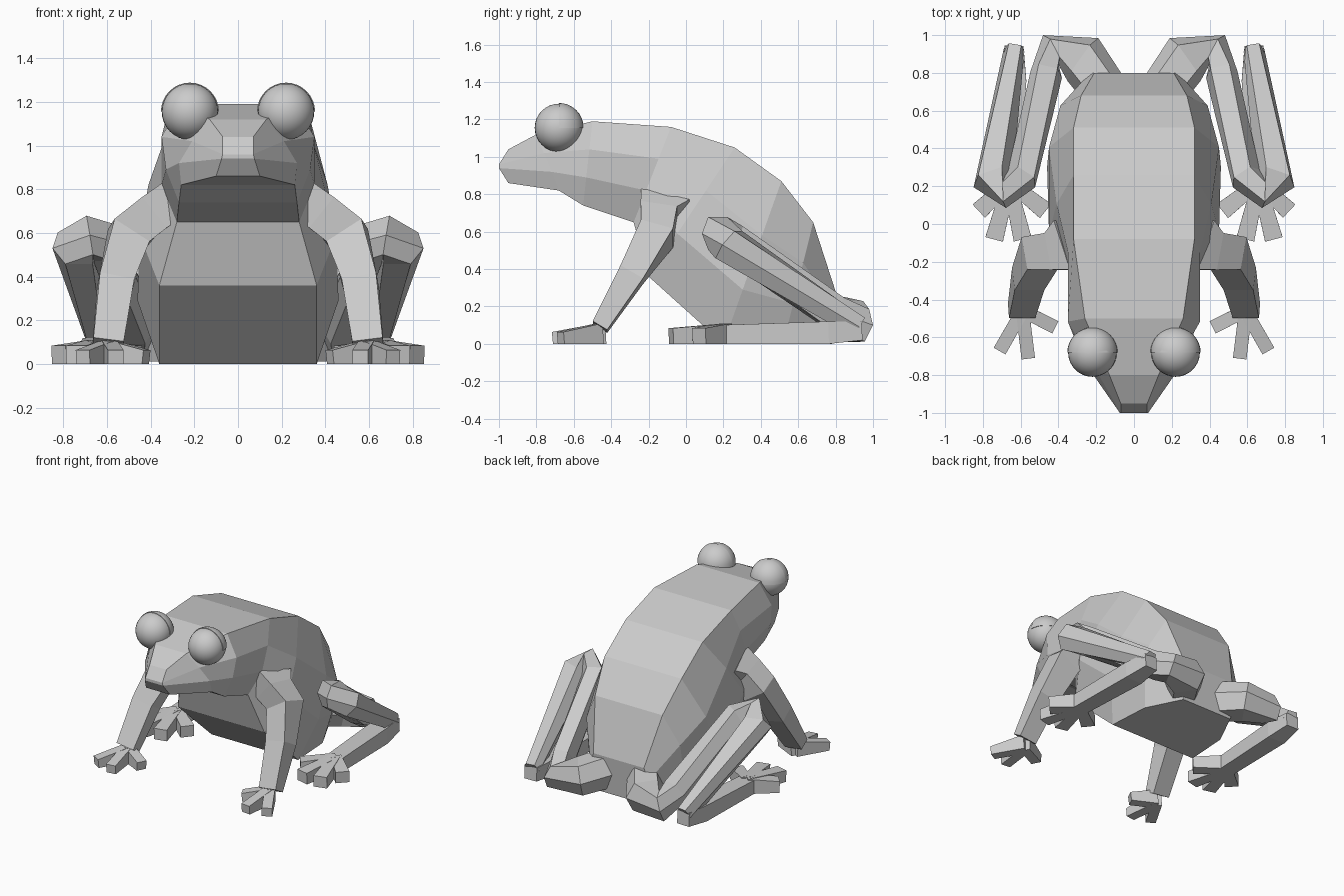
import bpy, bmesh
from mathutils import Vector

cube = bpy.data.objects.get("Cube")
if cube:
    bpy.data.objects.remove(cube)

skin = bpy.data.materials.new("plain grey")
skin.use_nodes = True
skin.diffuse_color = (0.6, 0.6, 0.6, 1)
skin.node_tree.nodes["Principled BSDF"].inputs["Base Color"].default_value = (0.6, 0.6, 0.6, 1)


def finish(bm, name, mirror=True, smooth=False):
    bmesh.ops.recalc_face_normals(bm, faces=bm.faces)
    mesh = bpy.data.meshes.new(name)
    bm.to_mesh(mesh)
    bm.free()
    mesh.materials.append(skin)
    obj = bpy.data.objects.new(name, mesh)
    bpy.context.collection.objects.link(obj)
    if mirror:
        obj.modifiers.new("Mirror", "MIRROR").use_mirror_merge = False
    if smooth:
        bpy.ops.object.select_all(action="DESELECT")
        obj.select_set(True)
        bpy.context.view_layer.objects.active = obj
        bpy.ops.object.shade_smooth_by_angle(angle=0.6)


def loft(bm, rings):
    """Join rings of points with quads; returns the rings of vertices."""
    loops = [[bm.verts.new(p) for p in ring] for ring in rings]
    n = len(loops[0])
    for a, b in zip(loops, loops[1:]):
        for i in range(n):
            j = (i + 1) % n
            bm.faces.new((a[i], a[j], b[j], b[i]))
    return loops


BOX = [(-1, -1), (1, -1), (1, 1), (-1, 1)]
HEX = [(-1, 0), (-0.6, -1), (0.6, -1), (1, 0), (0.6, 1), (-0.6, 1)]


def limb(bm, joints, section, up=(0, 0, 1)):
    """Tube through joints (x, y, z, half width, half thickness)."""
    pts = [Vector(j[:3]) for j in joints]
    rings = []
    for i, (p, j) in enumerate(zip(pts, joints)):
        t = Vector()
        if i > 0:
            t += (p - pts[i - 1]).normalized()
        if i < len(pts) - 1:
            t += (pts[i + 1] - p).normalized()
        t.normalize()
        side = t.cross(Vector(up)).normalized()
        norm = side.cross(t)
        rings.append([p + side * j[3] * u + norm * j[4] * v for u, v in section])
    loops = loft(bm, rings)
    bm.faces.new(loops[0])
    bm.faces.new(loops[-1])


def toes(bm, base, tips, w, h):
    for x, y in tips:
        limb(bm, [(*base, 0.055, 0.035, 0.055), (x, y, h, w, h)], BOX)


# Body: slanted rings from snout to rump
# top y, top z, bottom y, bottom z, then half widths from top to bottom
stations = [
    (-0.95, 1.04, -0.95, 0.86, 0.07, 0.07, 0.075, 0.10),
    (-0.80, 1.12, -0.68, 0.82, 0.13, 0.21, 0.27, 0.26),
    (-0.50, 1.19, -0.55, 0.74, 0.26, 0.35, 0.33, 0.27),
    (-0.08, 1.16, -0.28, 0.65, 0.32, 0.35, 0.35, 0.28),
    (0.26, 1.05, -0.20, 0.36, 0.32, 0.41, 0.45, 0.36),
    (0.51, 0.87, 0.20, 0.00, 0.32, 0.45, 0.46, 0.36),
    (0.68, 0.65, 0.52, 0.00, 0.28, 0.39, 0.38, 0.34),
    (0.80, 0.28, 0.78, 0.00, 0.21, 0.24, 0.24, 0.21),
]
rings = []
for k, (ty, tz, by, bz, *widths) in enumerate(stations):
    half = []
    for i, w in enumerate(widths):
        y, z = ty + (by - ty) * i / 3, tz + (bz - tz) * i / 3
        if k == 0 and i in (1, 2):
            y, z = -1.0, 0.96 - 0.02 * (i - 1)
        half.append((w, y, z))
    rings.append(half + [(-x, y, z) for x, y, z in reversed(half)])
bm = bmesh.new()
loops = loft(bm, rings)
for end in (loops[0], loops[-1]):
    for i in range(3):
        bm.faces.new((end[i], end[i + 1], end[6 - i], end[7 - i]))
finish(bm, "body", mirror=False)

# Eyeballs
eye = Vector((0.22, -0.68, 1.155))
bm = bmesh.new()
bmesh.ops.create_uvsphere(bm, u_segments=32, v_segments=16, radius=0.129)
bmesh.ops.translate(bm, verts=bm.verts, vec=eye)
finish(bm, "eyeballs", smooth=True)

# Eyelids: a slightly larger shell over the upper back of each eye
bm = bmesh.new()
bmesh.ops.create_uvsphere(bm, u_segments=32, v_segments=16, radius=0.133)
for normal in ((0, -1, 0), (0, 0, -1)):
    bmesh.ops.bisect_plane(bm, geom=bm.verts[:] + bm.edges[:] + bm.faces[:],
                           plane_co=(0, 0, 0), plane_no=normal, clear_outer=True)
    bmesh.ops.holes_fill(bm, edges=[e for e in bm.edges if e.is_boundary])
bmesh.ops.translate(bm, verts=bm.verts, vec=eye)
finish(bm, "eyelids", smooth=True)

# Front legs
bm = bmesh.new()
limb(bm, [(0.33, -0.11, 0.73, 0.09, 0.14),
          (0.40, -0.145, 0.68, 0.09, 0.10),
          (0.50, -0.155, 0.59, 0.095, 0.09),
          (0.56, -0.29, 0.37, 0.08, 0.07),
          (0.595, -0.46, 0.09, 0.07, 0.045)], BOX, up=(0, -1, 0))
finish(bm, "front_legs")

bm = bmesh.new()
toes(bm, (0.59, -0.46), [(0.71, -0.67), (0.56, -0.71), (0.42, -0.545)], 0.036, 0.032)
finish(bm, "front_toes")

# Hind legs: hip, thigh, knee and shin in one bent tube
bm = bmesh.new()
limb(bm, [(0.12, 0.66, 0.16, 0.12, 0.12),
          (0.27, 0.87, 0.12, 0.14, 0.11),
          (0.44, 0.92, 0.10, 0.09, 0.09),
          (0.465, 0.79, 0.17, 0.085, 0.09),
          (0.595, 0.24, 0.55, 0.085, 0.09),
          (0.68, 0.17, 0.59, 0.085, 0.09),
          (0.745, 0.23, 0.53, 0.11, 0.09),
          (0.635, 0.92, 0.09, 0.055, 0.06)], HEX)
finish(bm, "hind_legs")

# Hind feet
bm = bmesh.new()
limb(bm, [(0.635, 0.94, 0.07, 0.05, 0.05),
          (0.64, 0.76, 0.06, 0.07, 0.06),
          (0.66, 0.16, 0.05, 0.06, 0.05)], BOX)
finish(bm, "hind_feet")

bm = bmesh.new()
toes(bm, (0.66, 0.22), [(0.82, 0.07), (0.74, -0.08), (0.59, -0.08), (0.47, 0.07)], 0.048, 0.042)
finish(bm, "hind_toes")
